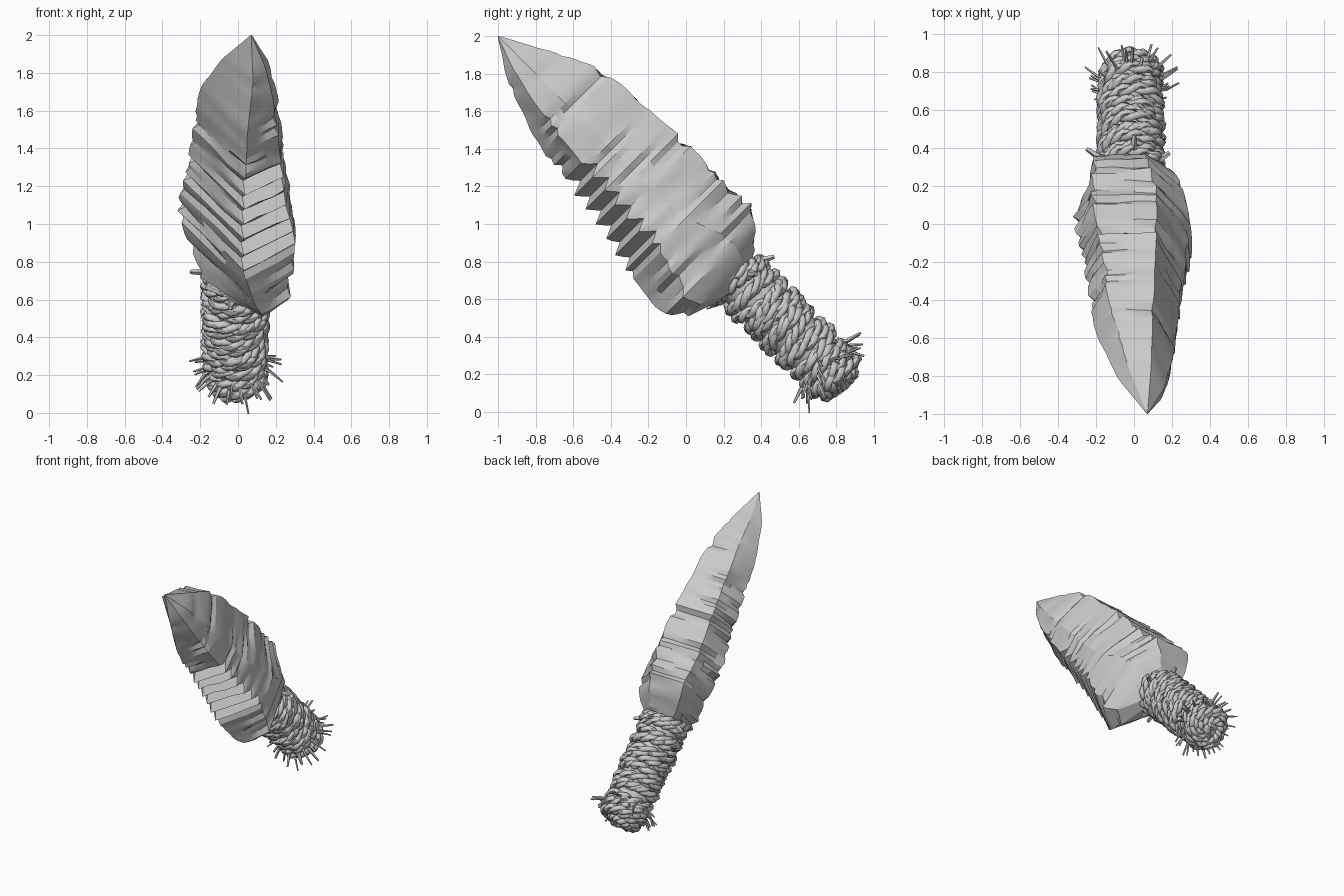
import bpy, bmesh, math, random
from mathutils import Vector, noise

random.seed(4)
if "Cube" in bpy.data.objects:
    bpy.data.objects.remove(bpy.data.objects["Cube"])

GREY = (0.6, 0.6, 0.6, 1)
stone = bpy.data.materials.new("pale grey")
stone.use_nodes = True
stone.diffuse_color = GREY
stone.node_tree.nodes["Principled BSDF"].inputs["Base Color"].default_value = GREY

H = math.sqrt(0.5)
GRIP_X = -0.015


def place(s, x, t):
    """Dagger space (along blade, across, towards spine) to leaning world space."""
    return Vector((x, (t - s) * H, 1 + (s + t) * H))


def finish(bm, name, angle):
    bmesh.ops.recalc_face_normals(bm, faces=bm.faces)
    mesh = bpy.data.meshes.new(name)
    bm.to_mesh(mesh)
    bm.free()
    mesh.materials.append(stone)
    obj = bpy.data.objects.new(name, mesh)
    bpy.context.collection.objects.link(obj)
    bpy.ops.object.select_all(action='DESELECT')
    obj.select_set(True)
    bpy.context.view_layer.objects.active = obj
    bpy.ops.object.shade_smooth_by_angle(angle=math.radians(angle))
    return obj


def loft(bm, rings, closed=False):
    """Skin a list of point rings, capping the ends unless it closes on itself."""
    loops = [[bm.verts.new(p) for p in ring] for ring in rings]
    pairs = list(zip(loops, loops[1:]))
    if closed:
        pairs.append((loops[-1], loops[0]))
    for a, b in pairs:
        for i in range(len(a)):
            j = (i + 1) % len(a)
            bm.faces.new((a[i], a[j], b[j], b[i]))
    if not closed:
        bm.faces.new(loops[0])
        bm.faces.new(loops[-1])


def tube(bm, points, radii, sides=6, closed=False):
    """Sweep a round section along a path."""
    rings = []
    n = len(points)
    for i, p in enumerate(points):
        ahead = points[(i + 1) % n] if closed else points[min(i + 1, n - 1)]
        behind = points[i - 1] if closed else points[max(i - 1, 0)]
        along = (ahead - behind).normalized()
        ref = Vector((0, -H, H))
        if abs(along.dot(ref)) > 0.9:
            ref = Vector((1, 0, 0))
        u = along.cross(ref).normalized()
        v = along.cross(u)
        turns = [math.tau * k / sides for k in range(sides)]
        rings.append([p + (u * math.cos(a) + v * math.sin(a)) * radii[i] for a in turns])
    loft(bm, rings, closed)


# Blade sections: station, then (across, height) for spine left, spine right,
# right ridge, lower right ridge, cutting ridge, left ridge
SECTIONS = [
    (-.42, (-.1, .08), (.04, .08), (.1, .04), (.12, -.12), (.06, -.16), (-.1, -.1)),
    (-.36, (-.15, .14), (.05, .15), (.17, .08), (.22, -.25), (.13, -.33), (-.17, -.13)),
    (-.27, (-.2, .24), (.06, .25), (.22, .1), (.28, -.29), (.13, -.42), (-.21, -.1)),
    (-.18, (-.22, .31), (.07, .32), (.26, .1), (.29, -.25), (.09, -.42), (-.25, 0)),
    (.03, (-.23, .3), (.12, .3), (.3, .02), (.31, -.2), (.03, -.41), (-.32, .08)),
    (.3, (-.2, .3), (.12, .31), (.27, 0), (.26, -.2), (.03, -.35), (-.28, .08)),
    (.92, (-.12, .25), (.1, .26), (.21, 0), (.2, -.13), (.05, -.24), (-.2, .1)),
    (1.2, (-.02, .1), (.09, .12), (.17, 0), (.16, -.08), (.08, -.14), (-.08, .04)),
    (1.414, (.068, .002), (.071, .002), (.073, 0), (.072, -.002), (.07, -.003), (.067, 0)),
]


def section_at(s):
    for low, high in zip(SECTIONS, SECTIONS[1:]):
        if s <= high[0]:
            break
    f = min(1, (s - low[0]) / (high[0] - low[0]))
    return [Vector(a).lerp(Vector(b), f) for a, b in zip(low[1:], high[1:])]


# Blade with chipped ridges and a toothed lower face
STATIONS, SPLIT = 58, 3
TOOTH = (0, .065, .03)
rings = []
for i in range(STATIONS + 1):
    s = SECTIONS[0][0] + (SECTIONS[-1][0] - SECTIONS[0][0]) * i / STATIONS
    corners = section_at(s)
    centre = sum(corners, Vector((0, 0))) / len(corners)
    size = min(1, (SECTIONS[-1][0] - s) * 2)
    toothed = 0 < s < .63
    for k, c in enumerate(corners):
        if toothed and k in (3, 4):
            c += Vector((-.2, 1)) * TOOTH[i % 3]
        elif random.random() < .3:
            c += (centre - c) * random.uniform(.03, .13) * size
    ring = []
    for k, c in enumerate(corners):
        after = corners[(k + 1) % len(corners)]
        for m in range(SPLIT):
            q = c.lerp(after, m / SPLIT)
            rough = noise.noise(Vector((q.x, q.y, s)) * 9) * .016 * size
            q += (q - centre).normalized() * rough
            ring.append(place(s, q.x, q.y))
    rings.append(ring)
bm = bmesh.new()
loft(bm, rings)
finish(bm, "stone_blade", 22)

# Handle core under the binding
bm = bmesh.new()
core = []
for s, r in ((-.36, .13), (-1.1, .14), (-1.16, .12), (-1.19, .05)):
    angles = [math.tau * k / 24 for k in range(24)]
    core.append([place(s, GRIP_X + r * math.cos(a), r * math.sin(a) - .01) for a in angles])
loft(bm, core)
finish(bm, "handle_core", 40)


# Two-ply rope loops, each leaning its own way
def rope_loop(bm, s, radius, lean):
    steps, twists = 44, random.choice((5, 6, 7))
    phase = random.uniform(0, math.tau)
    sway = random.uniform(0, math.tau)
    for ply in (0, math.pi):
        path = []
        for i in range(steps):
            a = math.tau * i / steps
            w = twists * a + ply + phase
            r = radius + .015 * math.cos(w) + .006 * math.sin(3 * a + phase)
            along = s + lean * math.sin(a + sway) + .017 * math.sin(w)
            path.append(place(along, GRIP_X + r * math.cos(a), r * math.sin(a) - .008))
        tube(bm, path, [.02] * steps, closed=True)


bm = bmesh.new()
WRAPS = 16
for k in range(WRAPS):
    rope_loop(bm, -.38 - .045 * k, random.uniform(.138, .152), random.uniform(.01, .04))
finish(bm, "rope_binding", 60)

bm = bmesh.new()
for s, r in ((-1.1, .145), (-1.13, .14), (-1.16, .115), (-1.18, .075), (-1.18, .035)):
    rope_loop(bm, s, r, .015)
finish(bm, "rope_end_coil", 60)


# Frayed fibres
def fibre(bm, s, angle, reach, back, thick):
    u, v = math.cos(angle), math.sin(angle)
    path, radii = [], []
    for f in (0, .5, 1):
        r = .12 + (reach - .12) * f
        bend = back * f * f
        path.append(place(s - bend, GRIP_X + u * r, v * r - .01))
        radii.append(thick * (1 - .55 * f))
    tube(bm, path, radii, sides=5)


bm = bmesh.new()
FIBRES = 34
for k in range(FIBRES):
    angle = math.tau * (k + random.uniform(-.4, .4)) / FIBRES
    fibre(bm, random.uniform(-1.09, -1.02), angle, random.uniform(.19, .26),
          random.uniform(.02, .1), random.uniform(.01, .016))
finish(bm, "frayed_fibres", 50)

# Loose rope ends beside the blade
bm = bmesh.new()
for angle, reach in ((.4, .22), (1.5, .22), (2.7, .26), (4.6, .23), (4.9, .21)):
    fibre(bm, -.42, angle, reach, random.uniform(-.03, .04), .026)
finish(bm, "loose_rope_ends", 50)
